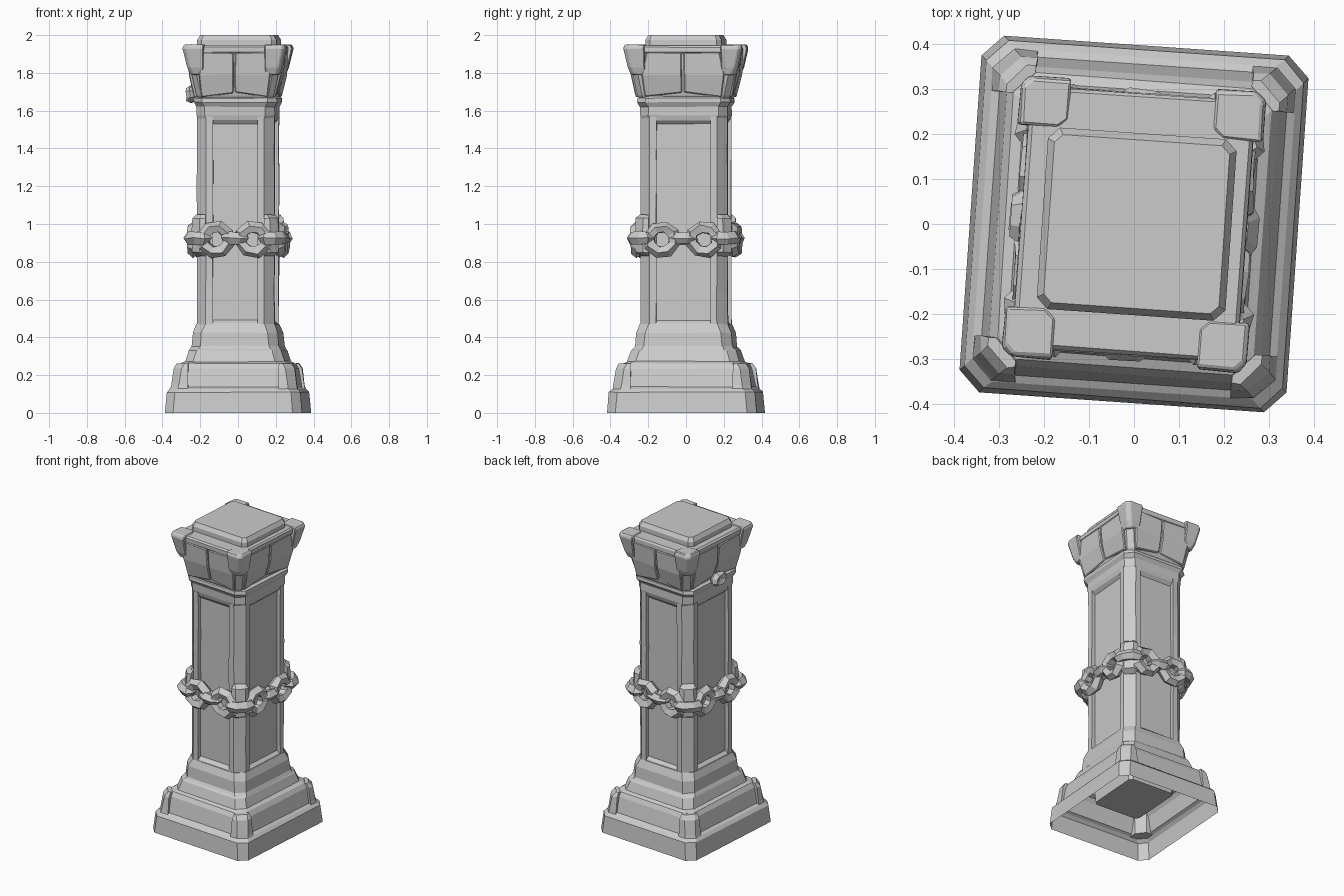
import bpy, bmesh, math, random
from mathutils import Matrix, Vector

random.seed(4)
TURN = Matrix.Rotation(math.radians(-4), 4, 'Z')

cube = bpy.data.objects.get("Cube")
if cube:
    bpy.data.objects.remove(cube, do_unlink=True)

stone = bpy.data.materials.new("grey_stone")
stone.use_nodes = True
stone.diffuse_color = (0.6, 0.6, 0.6, 1)
stone.node_tree.nodes["Principled BSDF"].inputs["Base Color"].default_value = (0.6, 0.6, 0.6, 1)


def finish(name, bm, wear=0.0, bevel=0.0):
    """Turn a bmesh into a flat-shaded stone object with slightly worn corners."""
    bmesh.ops.recalc_face_normals(bm, faces=bm.faces)
    for v in bm.verts:
        v.co += Vector([random.uniform(-wear, wear) for _ in range(3)]) * (.01 < v.co.z < 1.99)
    bm.transform(TURN)
    mesh = bpy.data.meshes.new(name)
    bm.to_mesh(mesh)
    bm.free()
    mesh.materials.append(stone)
    obj = bpy.data.objects.new(name, mesh)
    bpy.context.collection.objects.link(obj)
    if bevel:
        mod = obj.modifiers.new("worn_edges", 'BEVEL')
        mod.width, mod.segments = bevel, 1


def loft(bm, rings, bottom=True, top=True):
    """Skin a list of closed rings of points."""
    loops = [[bm.verts.new(p) for p in ring] for ring in rings]
    n = len(loops[0])
    for lo, hi in zip(loops, loops[1:]):
        for i in range(n):
            bm.faces.new((lo[i], lo[(i + 1) % n], hi[(i + 1) % n], hi[i]))
    if bottom:
        bm.faces.new(loops[0][::-1])
    if top:
        bm.faces.new(loops[-1])


def block(a, b, z, c):
    """Rectangle of half sizes a, b with corners cut by c."""
    return [(a - c, -b, z), (a, -b + c, z), (a, b - c, z), (a - c, b, z),
            (c - a, b, z), (-a, b - c, z), (-a, c - b, z), (c - a, -b, z)]


def tiers(name, profile, extra, cut, bottom=True, wear=0.002, top=True):
    bm = bmesh.new()
    loft(bm, [block(a, a + extra, z, cut) for a, z in profile], bottom, top)
    finish(name, bm, wear)


CORNERS = [(sx, sy) for sx in (-1, 1) for sy in (-1, 1)]


def corner_piece(name, a, b, size, depth, levels, cut, wear=0.002, bevel=0.0):
    """Four mirrored corner posts; levels give (height, outward offset)."""
    for sx, sy in CORNERS:
        bm = bmesh.new()
        rings = []
        for z, out in levels:
            x, y = a + out, b + out
            pts = [(x - cut, y), (x, y - cut), (x, b - size), (a - depth, b - size),
                   (a - size, b - depth), (a - size, y)]
            rings.append([(sx * px, sy * py, z) for px, py in pts])
        loft(bm, rings)
        side = ("left" if sx > 0 else "right") + ("_back" if sy > 0 else "_front")
        finish(f"{name}_{side}", bm, wear, bevel)


# Hollow stepped base, open underneath
tiers("stepped_base", [(.364, 0), (.354, .11), (.337, .128), (.32, .138), (.302, .235),
                       (.286, .262), (.264, .272), (.246, .33), (.23, .345)],
      .033, .047, bottom=False, top=False)
corner_piece("base_corner", .325, .357, .085, .035,
             [(.125, .012), (.15, .008), (.235, -.004), (.262, -.02)], .045)
tiers("shaft_foot", [(.246, .33), (.232, .352), (.226, .425), (.208, .47)], .025, .05, bottom=False)

# Shaft: recessed core with broad chamfered corner pilasters
tiers("shaft_core", [(.16, .13), (.182, .45), (.182, 1.6)], .025, .02, wear=0)
steps = 6
corner_piece("pilaster", .206, .231, .088, .08,
             [(.45 + 1.12 * i / steps, 0) for i in range(steps + 1)], .052)

# Frame strips closing the recessed panels at both ends
tiers("lower_frame", [(.206, .46), (.2, .475), (.182, .49)], .025, .05)
tiers("upper_frame", [(.182, 1.53), (.2, 1.55), (.207, 1.575), (.207, 1.62),
                      (.222, 1.645), (.22, 1.665), (.2, 1.68)], .025, .046)

# Flared capital with a trim band along its top
tiers("capital_body", [(.195, 1.66), (.207, 1.68), (.232, 1.8), (.24, 1.9),
                       (.25, 1.91), (.25, 1.935), (.242, 1.945)], .04, .03)
corner_piece("capital_horn", .242, .282, .08, .06,
             [(1.79, -.005), (1.83, .01), (1.93, .032), (1.95, .024)], .02, .002, .005)


def side_frames():
    """Name, rotation and whether it lies on the x axis, for each of the four sides."""
    for k, label in enumerate(("front", "left", "back", "right")):
        yield label, Matrix.Rotation(k * math.pi / 2, 4, 'Z'), k % 2


# Two carved panels on each capital face, split by a crack
for label, rot, swapped in side_frames():
    depth, wide = (.0, .03) if swapped else (.04, .0)
    for s, half in ((-1, "a"), (1, "b")):
        bm = bmesh.new()
        rows = [(.004, .175 + wide, 1.695, 1.672, .214), (.004, .19 + wide, 1.79, 1.79, .24),
                (.004, .165 + wide, 1.905, 1.91, .248)]
        rings = []
        for inner, outer, zi, zo, out in rows:
            near, far = out + depth - .03, out + depth + .003
            rings.append([(s * inner, -near, zi), (s * outer, -near, zo),
                          (s * outer, -far, zo), (s * inner, -far, zi)])
        loft(bm, rings)
        bm.transform(rot)
        finish(f"capital_panel_{label}_{half}", bm, .003, .005)

# Top slab
bm = bmesh.new()
loft(bm, [[(x + .006, y, z) for x, y, z in block(a, a - .008, z, c)]
          for a, z, c in ((.21, 1.925, .025), (.21, 1.975, .025), (.195, 2.0, .018))])
finish("top_slab", bm)

# Corner guards under the chain
corner_piece("chain_guard", .218, .243, .062, .05,
             [(.83, -.014), (.85, .01), (.94, .014), (1.03, .01), (1.05, -.01)], .042)


def link(name, matrix, length, height, tube):
    """Chunky oval chain link lying in its local XZ plane."""
    bm = bmesh.new()
    segs, sides = 8, 5
    grid = []
    for i in range(segs):
        t = 2 * math.pi * (i + .5) / segs
        ring = []
        for j in range(sides):
            u = 2 * math.pi * j / sides
            r = tube * math.cos(u)
            ring.append(bm.verts.new(((length / 2 - tube + r) * math.cos(t), tube * math.sin(u),
                                      (height / 2 - tube + r) * math.sin(t))))
        grid.append(ring)
    for i in range(segs):
        for j in range(sides):
            a, b = grid[i], grid[(i + 1) % segs]
            bm.faces.new((a[j], b[j], b[(j + 1) % sides], a[(j + 1) % sides]))
    bm.transform(matrix)
    finish(name, bm, .004)


# Chain: two upright links and one flat link per face, one flat link per corner
FLAT = Matrix.Rotation(math.pi / 2, 4, 'X')
for label, rot, swapped in side_frames():
    out, gap = (.228, .113) if swapped else (.253, .1)
    for s in (-1, 1):
        tilt = Matrix.Rotation(s * .12, 4, 'Y')
        link(f"chain_upright_{label}_{'a' if s < 0 else 'b'}",
             rot @ Matrix.Translation((s * gap, -out, .918)) @ tilt, .205, .2, .034)
    link(f"chain_flat_{label}", rot @ Matrix.Translation((0, -out, .925)) @ FLAT, .16, .105, .034)
for sx, sy in CORNERS:
    spin = Matrix.Rotation(sx * sy * -math.pi / 4, 4, 'Z')
    link(f"chain_corner_{'left' if sx > 0 else 'right'}_{'back' if sy > 0 else 'front'}",
         Matrix.Translation((sx * .2, sy * .225, .925)) @ spin @ FLAT, .19, .13, .036)

# Small hanging ring below the capital on one side
link("loose_ring", Matrix.Translation((-.25, 0, 1.685)) @ Matrix.Rotation(math.pi / 2, 4, 'Z'),
     .13, .1, .024)
